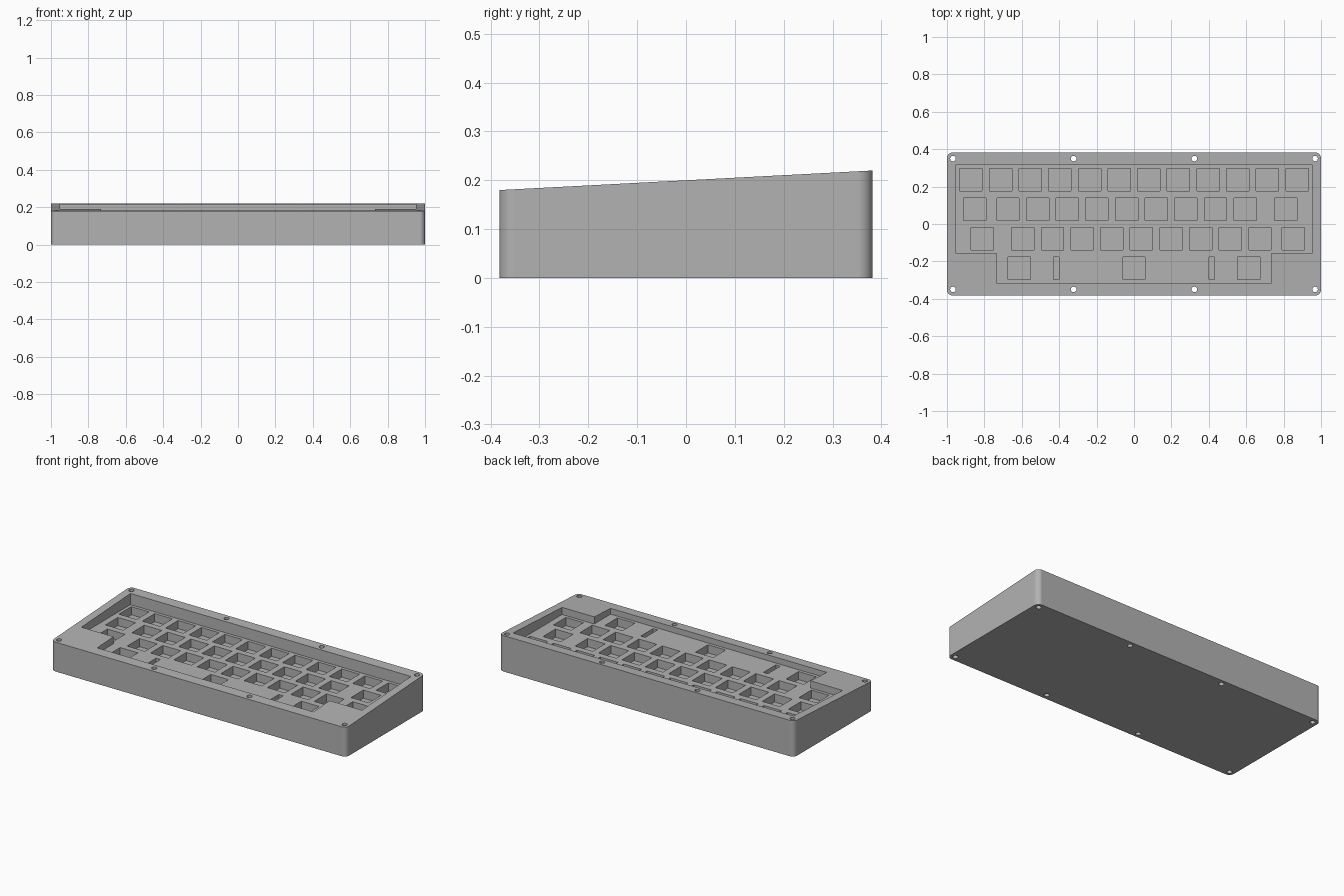
import bpy
import bmesh
from math import cos, sin, pi, radians

if "Cube" in bpy.data.objects:
    bpy.data.objects.remove(bpy.data.objects["Cube"], do_unlink=True)

HALF_X, HALF_Y = 1.0, 0.382
CORNER = 0.03
UNIT = 0.1585            # key spacing
HOLE = 0.12              # switch opening
PLATE_Z, POCKET_Z = 0.148, 0.098
LEFT = -6 * UNIT

grey = bpy.data.materials.new("case grey")
grey.use_nodes = True
colour = (0.45, 0.45, 0.45, 1)
grey.diffuse_color = colour
grey.node_tree.nodes["Principled BSDF"].inputs["Base Color"].default_value = colour


def prisms(name, outlines, z0, z1):
    """One mesh object holding an upright prism for each outline."""
    bm = bmesh.new()
    for outline in outlines:
        low = [bm.verts.new((x, y, z0)) for x, y in outline]
        high = [bm.verts.new((x, y, z1)) for x, y in outline]
        bm.faces.new(low[::-1])
        bm.faces.new(high)
        for i in range(len(low)):
            j = (i + 1) % len(low)
            bm.faces.new((low[i], low[j], high[j], high[i]))
    mesh = bpy.data.meshes.new(name)
    bm.to_mesh(mesh)
    bm.free()
    mesh.materials.append(grey)
    obj = bpy.data.objects.new(name, mesh)
    bpy.context.collection.objects.link(obj)
    return obj


def rectangle(x, y, w, h):
    return [(x - w / 2, y - h / 2), (x + w / 2, y - h / 2),
            (x + w / 2, y + h / 2), (x - w / 2, y + h / 2)]


def arc(x, y, r, start, sweep, steps):
    return [(x + r * cos(start + sweep * i / steps), y + r * sin(start + sweep * i / steps))
            for i in range(steps + 1)]


def cut(body, cutter):
    mod = body.modifiers.new("cut", "BOOLEAN")
    mod.operation = "DIFFERENCE"
    mod.solver = "EXACT"
    mod.object = cutter
    bpy.context.view_layer.objects.active = body
    bpy.ops.object.modifier_apply(modifier=mod.name)
    bpy.data.objects.remove(cutter, do_unlink=True)


# Case: rounded block whose top rises towards the back
outline = []
for k, (sx, sy) in enumerate([(1, 1), (-1, 1), (-1, -1), (1, -1)]):
    outline += arc(sx * (HALF_X - CORNER), sy * (HALF_Y - CORNER), CORNER,
                   k * pi / 2, pi / 2, 10)
case = prisms("keyboard_case", [outline], 0, 1)
for v in case.data.vertices:
    if v.co.z > 0.5:
        v.co.z = 0.2 + 0.0524 * v.co.y

# Stepped recess around the key plate
wide, narrow, back, step = 6 * UNIT, 4.625 * UNIT, 2 * UNIT, -UNIT
recess = [(-narrow, -back), (narrow, -back), (narrow, step), (wide, step),
          (wide, back), (-wide, back), (-wide, step), (-narrow, step)]
cut(case, prisms("recess_cutter", [recess], PLATE_Z, 0.4))

# Switch openings, row by row, as key centres in units from the left
rows = [[i + 0.5 for i in range(12)],
        [0.625] + [i + 1.75 for i in range(9)] + [11.125],
        [0.875] + [i + 2.25 for i in range(9)] + [11.375],
        [2.125, 6, 9.875]]
openings = [rectangle(LEFT + u * UNIT, (1.5 - r) * UNIT, HOLE, HOLE)
            for r, row in enumerate(rows) for u in row]

# Narrow stabiliser slots beside the space key
openings += [rectangle(s * 0.416, -1.5 * UNIT, 0.03, HOLE) for s in (-1, 1)]
cut(case, prisms("opening_cutter", openings, POCKET_Z, 0.4))

# Screw holes running through the rim
screws = [arc(x, y, 0.015, 0, 2 * pi, 20)[:-1]
          for x in (-0.968, -0.323, 0.323, 0.968) for y in (-0.35, 0.35)]
cut(case, prisms("screw_cutter", screws, -0.1, 0.4))

# Smooth rounded corners and screw holes, crisp edges elsewhere
bpy.ops.object.select_all(action="DESELECT")
case.select_set(True)
bpy.context.view_layer.objects.active = case
bpy.ops.object.shade_smooth_by_angle(angle=radians(30))
weighted = case.modifiers.new("weighted normals", "WEIGHTED_NORMAL")
weighted.keep_sharp = True
